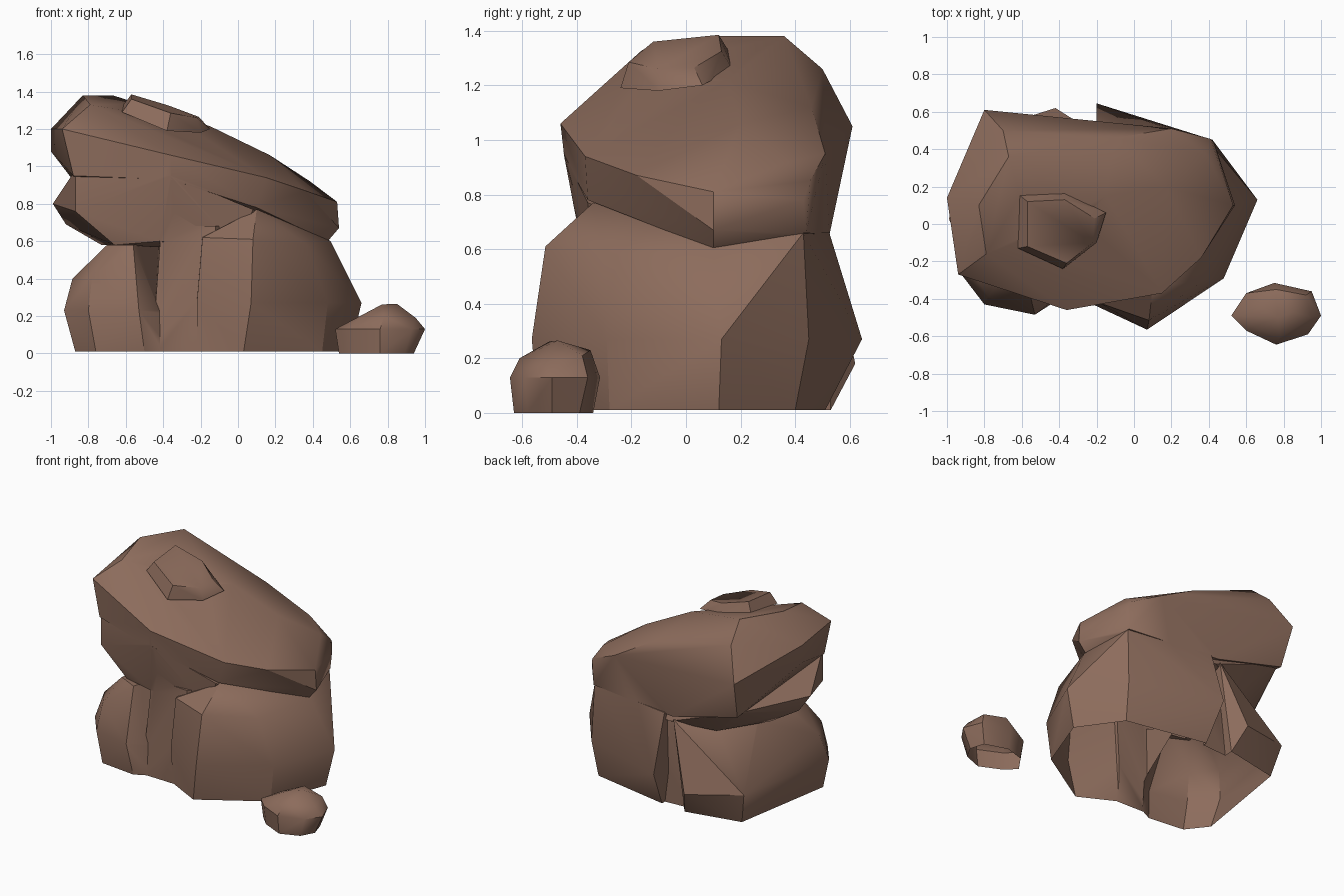
import bpy, bmesh, math

stone = bpy.data.materials.new("brown stone")
stone.diffuse_color = (0.265, 0.15, 0.107, 1)


def rock(name, points):
    """Faceted boulder: convex hull of its corner points."""
    bm = bmesh.new()
    for p in points:
        bm.verts.new(p)
    bmesh.ops.convex_hull(bm, input=bm.verts[:])
    loose = [v for v in bm.verts if not v.link_faces]
    bmesh.ops.delete(bm, geom=loose, context='VERTS')
    bmesh.ops.dissolve_limit(bm, angle_limit=math.radians(1),
                             verts=bm.verts[:], edges=bm.edges[:])
    bmesh.ops.recalc_face_normals(bm, faces=bm.faces[:])
    me = bpy.data.meshes.new(name)
    bm.to_mesh(me)
    bm.free()
    me.materials.append(stone)
    ob = bpy.data.objects.new(name, me)
    bpy.context.collection.objects.link(ob)
    return ob


def ring(z, *xy):
    return [(x, y, z) for x, y in xy]


def finish(ob, angle):
    """Open the underside and smooth the shallow edges."""
    bm = bmesh.new()
    bm.from_mesh(ob.data)
    under = [f for f in bm.faces if all(v.co.z < 0.02 for v in f.verts)]
    bmesh.ops.delete(bm, geom=under, context='FACES')
    bm.to_mesh(ob.data)
    bm.free()
    bpy.ops.object.select_all(action='DESELECT')
    ob.select_set(True)
    bpy.context.view_layer.objects.active = ob
    bpy.ops.object.shade_smooth_by_angle(angle=math.radians(angle))


# Tilted slab on top: crown, rim, underside
slab = rock("boulder", [
    (-0.83, 0.10, 1.38), (-0.67, 0.36, 1.38), (-0.79, -0.16, 1.33),
    (-0.70, 0.50, 1.26), (-0.15, 0.15, 1.215), (-0.10, 0.46, 1.12),
    (0.17, 0.20, 1.06),
    (-0.94, -0.27, 1.20), (-0.36, -0.46, 1.06), (0.15, -0.37, 0.94),
    (0.36, -0.18, 0.87), (0.53, 0.10, 0.81), (0.385, 0.37, 0.92),
    (0.41, 0.455, 0.85), (0.20, 0.51, 0.95), (-0.80, 0.61, 1.05),
    (-1.0, 0.14, 1.20), (-1.0, 0.14, 1.08),
    (-0.88, -0.28, 0.95), (-0.36, -0.445, 0.93), (0.10, -0.36, 0.78),
    (0.54, 0.10, 0.67), (0.48, 0.10, 0.60), (0.43, 0.43, 0.78),
    (0.41, 0.44, 0.66), (-0.26, 0.525, 0.65), (-0.77, 0.53, 0.78),
    (-0.90, 0.14, 0.95)])

parts = []
# Raised plate on the slab
parts.append(rock("top_plate", [
    (-0.57, 0.12, 1.385), (-0.37, 0.13, 1.325), (-0.21, 0.03, 1.265),
    (-0.22, -0.10, 1.26), (-0.36, -0.21, 1.285), (-0.57, -0.12, 1.36),
    (-0.62, 0.16, 1.32), (-0.37, 0.17, 1.26), (-0.15, 0.06, 1.20),
    (-0.20, -0.10, 1.18), (-0.38, -0.24, 1.19), (-0.62, -0.13, 1.29)]))

# Neck between the slab and the base rocks
parts.append(rock("neck_rock", [
    (-0.87, -0.275, 0.98), (-0.87, -0.28, 0.76), (-0.99, 0.03, 0.80),
    (-0.92, 0.06, 0.69), (-0.76, 0.51, 0.80), (-0.66, -0.29, 0.58),
    (-0.36, -0.448, 0.95), (-0.34, -0.41, 0.75), (-0.42, -0.38, 0.60),
    (0.08, -0.36, 0.77), (0.48, 0.10, 0.59), (0.40, 0.42, 0.60),
    (-0.24, 0.52, 0.61), (-0.52, 0.40, 0.57), (-0.73, 0.10, 0.58),
    (0.0, -0.34, 0.55)]))

# Central core down to the ground
parts.append(rock("core_rock",
     ring(0.01, (-0.46, -0.41), (-0.12, -0.42), (0.3, 0.1), (-0.15, 0.48), (-0.45, 0.46))
     + ring(0.68, (-0.41, -0.37), (-0.12, -0.395), (0.3, 0.1), (-0.15, 0.50), (-0.42, 0.42))))

# Base rock on the right
parts.append(rock("right_base_rock",
     ring(0.01, (0.03, -0.54), (0.45, -0.28), (0.60, 0.12), (0.40, 0.40),
          (-0.17, 0.51), (-0.22, -0.41))
     + ring(0.27, (0.07, -0.565), (0.48, -0.29), (0.66, 0.13), (0.42, 0.45),
            (-0.20, 0.645), (-0.22, -0.43))
     + [(0.08, -0.515, 0.61), (-0.19, -0.42, 0.62), (0.10, -0.34, 0.77),
        (0.37, -0.30, 0.58), (0.495, 0.10, 0.60), (0.41, 0.43, 0.66),
        (-0.20, 0.525, 0.66)]))

# Base rock on the left
parts.append(rock("left_base_rock",
     ring(0.01, (-0.87, -0.28), (-0.76, -0.42), (-0.50, -0.45), (-0.40, -0.40),
          (-0.36, 0.53), (-0.75, 0.45))
     + ring(0.23, (-0.93, -0.26), (-0.80, -0.43), (-0.53, -0.485), (-0.42, -0.40),
            (-0.80, 0.50))
     + [(-0.42, 0.62, 0.18), (-0.885, -0.22, 0.40), (-0.78, -0.39, 0.41),
        (-0.70, -0.29, 0.58), (-0.56, -0.36, 0.58), (-0.66, 0.15, 0.58),
        (-0.27, 0.525, 0.63)]))

# Merge the parts into one shell
for p in parts:
    mod = slab.modifiers.new("merge", 'BOOLEAN')
    mod.operation, mod.solver, mod.object = 'UNION', 'EXACT', p
    bpy.context.view_layer.objects.active = slab
    bpy.ops.object.modifier_apply(modifier=mod.name)
    bpy.data.objects.remove(p)
finish(slab, 32)

# Small loose stone
stone_small = rock("small_stone",
     ring(0.0, (0.54, -0.49), (0.62, -0.38), (0.75, -0.34), (0.91, -0.39),
          (0.94, -0.49), (0.89, -0.58), (0.76, -0.63), (0.61, -0.56))
     + ring(0.13, (0.52, -0.49), (0.60, -0.37), (0.75, -0.315), (0.95, -0.36),
            (1.0, -0.49), (0.93, -0.59), (0.76, -0.645), (0.60, -0.57))
     + [(0.78, -0.61, 0.20), (0.64, -0.55, 0.18), (0.64, -0.43, 0.19),
        (0.92, -0.38, 0.21), (0.76, -0.35, 0.23), (0.77, -0.50, 0.262),
        (0.85, -0.47, 0.265), (0.95, -0.50, 0.19)])
finish(stone_small, 35)
